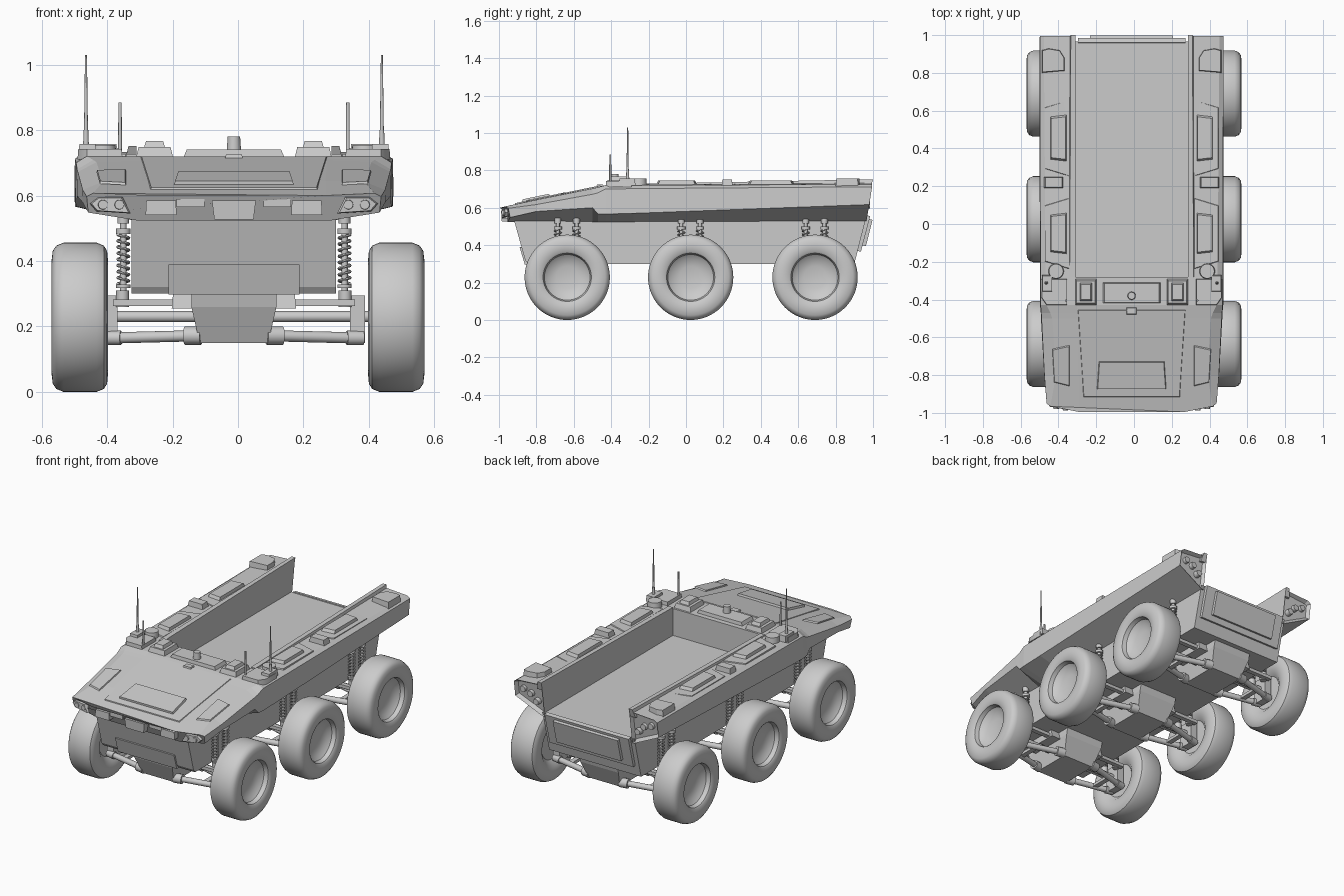
import bpy, bmesh, math
from mathutils import Vector, Matrix

if "Cube" in bpy.data.objects:
    bpy.data.objects.remove(bpy.data.objects["Cube"])

DX = -0.0125                      # body sits slightly off the wheel centre line
AXLES = (-0.635, 0.025, 0.69)
R = 0.228


def finish(name, bm, mirror=True, smooth=False, dx=DX, y=0, z=0):
    bmesh.ops.recalc_face_normals(bm, faces=bm.faces[:])
    me = bpy.data.meshes.new(name)
    bm.to_mesh(me)
    bm.free()
    if smooth:
        me.shade_smooth()
        me.set_sharp_from_angle(angle=math.radians(35))
    ob = bpy.data.objects.new(name, me)
    ob.location = (dx, y, z)
    bpy.context.collection.objects.link(ob)
    if mirror:
        m = ob.modifiers.new("Mirror", 'MIRROR')
        m.use_mirror_merge = False
    return ob


def loft(bm, rings):
    vs = [[bm.verts.new(p) for p in r] for r in rings]
    n = len(vs[0])
    for a, b in zip(vs, vs[1:]):
        for i in range(n):
            bm.faces.new((a[i], a[(i + 1) % n], b[(i + 1) % n], b[i]))
    return bm.faces.new(vs[0]), bm.faces.new(vs[-1])


def box(bm, x, y, z, taper=1.0, rx=0.0):
    """Box from (min, max) ranges; top scaled by taper; tilted about x."""
    c = Vector((sum(x) / 2, sum(y) / 2, sum(z) / 2))
    s = (x[1] - x[0], y[1] - y[0], z[1] - z[0])
    mat = Matrix.Translation(c) @ Matrix.Rotation(rx, 4, 'X') @ Matrix.Diagonal((*s, 1))
    for v in bmesh.ops.create_cube(bm, size=1)['verts']:
        if v.co.z > 0:
            v.co.x *= taper
            v.co.y *= taper
        v.co = mat @ v.co


def rod(bm, a, b, r1, r2=None, seg=12):
    a, b = Vector(a), Vector(b)
    mat = Matrix.Translation((a + b) / 2) @ (b - a).to_track_quat('Z', 'Y').to_matrix().to_4x4()
    bmesh.ops.create_cone(bm, cap_ends=True, segments=seg, radius1=r1,
                          radius2=r1 if r2 is None else r2, depth=(b - a).length, matrix=mat)


def plate(bm, pts, z0, z1, inset=0.9):
    """Flat polygon raised to a slightly smaller top."""
    c = sum((Vector(p) for p in pts), Vector((0, 0))) / len(pts)
    loft(bm, [[(*p, z0) for p in pts], [(*(c + (Vector(p) - c) * inset), z1) for p in pts]])


# nose hull: half sections swept front to back, both sides
halves = [
    [(.28, -.995, .600), (.43, -.965, .607), (.45, -.95, .597), (.445, -.94, .548), (.29, -.955, .523)],
    [(.28, -.80, .645), (.40, -.80, .642), (.462, -.80, .617), (.463, -.80, .580), (.30, -.80, .525)],
    [(.285, -.50, .707), (.42, -.50, .702), (.477, -.50, .672), (.480, -.50, .600), (.3125, -.50, .525)],
    [(.285, -.47, .713), (.43, -.47, .709), (.479, -.47, .680), (.481, -.47, .566), (.3125, -.47, .525)],
    [(.29, -.43, .720), (.45, -.43, .720), (.482, -.43, .700), (.485, -.43, .566), (.3125, -.43, .525)],
    [(.29, -.28, .720), (.455, -.28, .720), (.483, -.28, .702), (.486, -.28, .570), (.3125, -.28, .525)]]
bm = bmesh.new()
loft(bm, [[(-x, y, z) for x, y, z in h] + h[::-1] for h in halves])
finish("nose_hull", bm, mirror=False)

# cargo bay side walls with hollowed tail ends
bm = bmesh.new()
ends = [[(.2975, -.28, .720), (.455, -.28, .720), (.483, -.28, .702), (.486, -.28, .570), (.3125, -.28, .525), (.2975, -.28, .525)],
        [(.2975, .995, .735), (.465, .995, .725), (.486, .995, .712), (.4875, .98, .617), (.3125, .965, .530), (.2975, .965, .530)]]
_, tail = loft(bm, ends)
bmesh.ops.recalc_face_normals(bm, faces=bm.faces[:])
bmesh.ops.inset_individual(bm, faces=[tail], thickness=.018, depth=-.02)
finish("bay_side_wall", bm)

# raised lip along the bay, and the tail lamps
bm = bmesh.new()
loft(bm, [[(.2975, -.28, .70), (.335, -.28, .70), (.328, -.28, .727), (.2975, -.28, .727)],
          [(.2975, .985, .70), (.335, .985, .70), (.322, 1.0, .752), (.2975, 1.0, .752)]])
finish("bay_lip", bm)
bm = bmesh.new()
for x, z in ((.435, .672), (.385, .655), (.345, .615)):
    rod(bm, (x, .955, z), (x, .985, z), .021, .018, 16)
finish("tail_lamps", bm, smooth=True)

# lower hull: side profile extruded across
prof = [(-.92, .535), (-.86, .32), (-.845, .30), (.90, .30), (.965, .555), (-.29, .555), (-.29, .535)]
bm = bmesh.new()
loft(bm, [[(s * .3125, y, z) for y, z in prof] for s in (-1, 1)])
finish("lower_hull", bm, mirror=False)

# tailgate and front skid panel
bm = bmesh.new()
loft(bm, [[(s * .285, y, z) for y, z in ((.915, .37), (.935, .365), (.985, .555), (.96, .56))] for s in (-1, 1)])
box(bm, (-.22, .22), (.955, .98), (.395, .54), rx=-.25)
finish("tailgate", bm, mirror=False)
bm = bmesh.new()
loft(bm, [[(s * .2, y, z) for y, z in ((-.89, .39), (-.87, .39), (-.84, .297), (-.862, .297))] for s in (-1, 1)])
finish("front_skid_panel", bm, mirror=False)

# hood panels following the slope
bm = bmesh.new()
plate(bm, [(-.185, -.08), (.185, -.08), (.175, .07), (-.175, .07)], 0, .018, .97)
bm.transform(Matrix.Translation((0, -.795, .643)) @ Matrix.Rotation(.205, 4, 'X'))
finish("hood_hatch", bm, mirror=False)
bm = bmesh.new()
plate(bm, [(-.255, -.22), (.255, -.22), (.285, .25), (-.285, .25)], 0, .006, .99)
bm.transform(Matrix.Translation((0, -.70, .663)) @ Matrix.Rotation(.205, 4, 'X'))
finish("hood_centre", bm, mirror=False)
bm = bmesh.new()
plate(bm, [(.33, -.10), (.41, -.08), (.42, .10), (.33, .12)], 0, .007, .95)
bm.transform(Matrix.Translation((0, -.76, .652)) @ Matrix.Rotation(.2, 4, 'X'))
finish("fender_panel", bm)

# front brow, sensor and headlights
bm = bmesh.new()
box(bm, (.175, .27), (-.985, -.94), (.54, .585), .95)
box(bm, (.09, .175), (-.975, -.94), (.565, .59))
finish("front_brow", bm)
bm = bmesh.new()
box(bm, (-.06, .06), (-.985, -.92), (.527, .585), 1.12)
finish("front_sensor", bm, mirror=False)
bm = bmesh.new()
plate(bm, [(.315, .545), (.42, .552), (.44, .575), (.415, .595), (.34, .595)], 0, .014, .9)
bm.transform(Matrix(((1, 0, 0, 0), (.17, 0, -1, -1.027), (0, 1, 0, 0), (0, 0, 0, 1))))
for x in (.35, .40):
    rod(bm, (x, -.95, .572), (x, -1.027 + .17 * x - .02, .572), .018, .014, 16)
finish("headlight", bm)

# deck armour plates, boxes and tail boxes
bm = bmesh.new()
for a, b in ((-.24, .14), (.25, .66)):
    plate(bm, [(.33, a), (.46, a + .04), (.46, b - .04), (.33, b)], .715, .727, .97)
    plate(bm, [(.345, a + .08), (.43, a + .09), (.43, b - .09), (.345, b - .08)], .722, .745, .9)
finish("deck_armour", bm)
bm = bmesh.new()
box(bm, (.36, .465), (.19, .25), (.71, .752), .85)
plate(bm, [(.355, .81), (.475, .80), (.475, .92), (.44, .93), (.38, .92), (.355, .88)], .715, .757, .94)
finish("deck_boxes", bm)

# roof equipment behind the hood
bm = bmesh.new()
box(bm, (-.155, .155), (-.42, -.31), (.715, .74), .93)
box(bm, (-.03, .03), (-.48, -.44), (.705, .725), .8)
rod(bm, (0, -.38, .735), (0, -.38, .78), .022, .019, 20)
finish("roof_hatch", bm, mirror=False, smooth=True)
bm = bmesh.new()
box(bm, (.185, .30), (-.43, -.29), (.712, .748), .85)
box(bm, (.21, .275), (-.41, -.31), (.745, .767), .8)
finish("roof_vents", bm)

# antennas on their bases
bm = bmesh.new()
plate(bm, [(.34, -.43), (.45, -.43), (.478, -.39), (.478, -.29), (.34, -.29)], .71, .742, .96)
rod(bm, (.40, -.25, .71), (.40, -.25, .755), .042, .038, 24)
box(bm, (.42, .475), (-.36, -.27), (.72, .757), .9)
rod(bm, (.452, -.312, .75), (.452, -.312, .80), .009, .007)
rod(bm, (.452, -.312, .80), (.452, -.312, 1.03), .006, .003)
rod(bm, (.348, -.405, .73), (.348, -.405, .885), .006, .005)
finish("antenna_mount", bm, smooth=True)

# wheels: lathed tyre and dished hub
tyre = [(.43, 0), (.43, .10), (.405, .13), (.397, .17), (.400, .203), (.410, .219), (.432, R), (.533, R), (.555, .219),
        (.566, .203), (.570, .17), (.566, .137), (.560, .129), (.535, .122), (.517, .10), (.506, .06), (.503, 0)]
for i, y in enumerate(AXLES):
    bm = bmesh.new()
    vs = [bm.verts.new((x, 0, r)) for x, r in tyre]
    es = [bm.edges.new(p) for p in zip(vs, vs[1:])]
    bmesh.ops.spin(bm, geom=vs + es, cent=(0, 0, 0), axis=(1, 0, 0), angle=math.tau, steps=64)
    bmesh.ops.remove_doubles(bm, verts=bm.verts[:], dist=1e-4)
    finish(f"wheel_pair_{i + 1}", bm, smooth=True, dx=0, y=y, z=R)

# axle units
for i, y in enumerate(AXLES):
    # gearbox under the hull
    bm = bmesh.new()
    loft(bm, [[(sx * w, sy * l, z) for sx, sy in ((-1, -1), (1, -1), (1, 1), (-1, 1))]
              for z, w, l in ((.302, .13, .18), (.26, .13, .17), (.15, .105, .12))])
    finish(f"gearbox_{i + 1}", bm, mirror=False, y=y)
    # control arms, drive shaft and hub carrier
    bm = bmesh.new()
    for s in (-1, 1):
        rod(bm, (.10, s * .11, .172), (.365, s * .045, .165), .017)
        rod(bm, (.10, s * .11, .172), (.15, s * .10, .172), .028)
        rod(bm, (.345, s * .05, .165), (.395, s * .04, .165), .022)
        box(bm, (.16, .37), (s * .075 - .014, s * .075 + .014), (.262, .282))
        rod(bm, (.34, s * .05, .26), (.34, s * .05, .31), .02)
    box(bm, (.11, .19), (-.11, .11), (.255, .30), .9)
    box(bm, (.26, .29), (-.07, .07), (.158, .176))
    box(bm, (.355, .40), (-.05, .05), (.15, .295))
    rod(bm, (.10, 0, .23), (.44, 0, .23), .017)
    rod(bm, (.355, 0, .23), (.38, 0, .23), .024)
    finish(f"suspension_arms_{i + 1}", bm, smooth=True, y=y)
    # coil springs over damper rods
    bm = bmesh.new()
    for s in (-1, 1):
        cx, cy = .338, s * .05
        rings = []
        for k in range(97):
            t = math.tau * k / 12
            d = Vector((math.cos(t), math.sin(t), 0))
            c = Vector((cx, cy, .33 + .15 * k / 96)) + d * .017
            rings.append([c + (d * math.cos(q) + Vector((0, 0, 1)) * math.sin(q)) * .0045
                          for q in (math.tau * j / 6 for j in range(6))])
        loft(bm, rings)
        rod(bm, (cx, cy, .29), (cx, cy, .56), .010)
        rod(bm, (cx, cy, .318), (cx, cy, .328), .022)
        rod(bm, (cx, cy, .483), (cx, cy, .50), .022)
        rod(bm, (cx, cy, .515), (cx, cy, .545), .018)
    finish(f"coil_springs_{i + 1}", bm, smooth=True, y=y)
